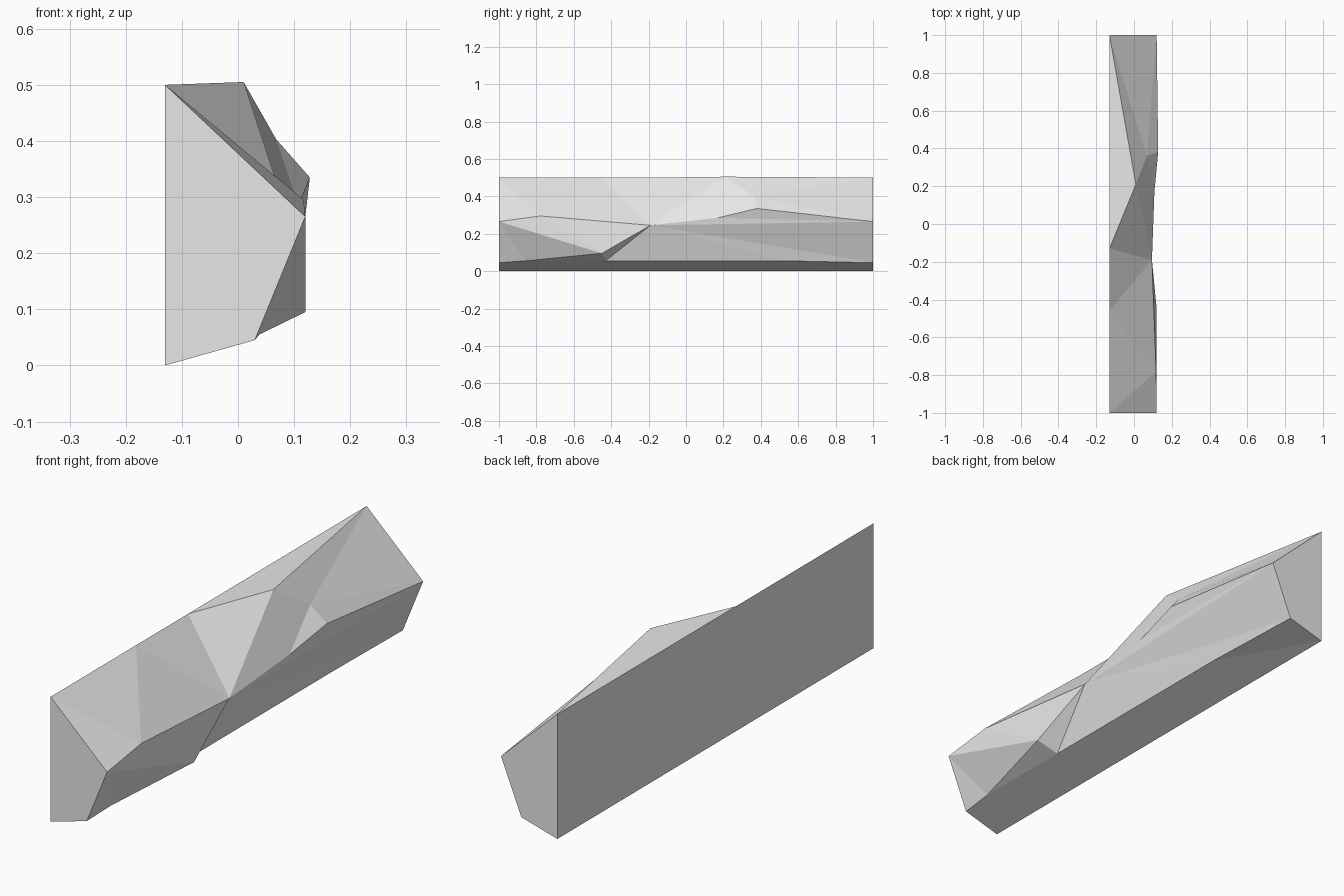
import bpy
import bmesh

cube = bpy.data.objects.get("Cube")
if cube:
    bpy.data.objects.remove(cube, do_unlink=True)

stone = bpy.data.materials.new("stone_grey")
stone.use_nodes = True
stone.diffuse_color = (0.8, 0.8, 0.8, 1)
stone.node_tree.nodes["Principled BSDF"].inputs["Base Color"].default_value = stone.diffuse_color

bm = bmesh.new()
WALL = -0.13    # flat rear side of the ledge
TOP = 0.5


def rail(*points):
    """A line of corners running from the front end to the back end."""
    return [bm.verts.new(p) for p in points]


def strip(first, second, steps):
    """Join two rails with triangles; each step advances rail 'a' or 'b'."""
    i = j = 0
    for step in steps:
        if step == "a":
            bm.faces.new((first[i], first[i + 1], second[j]))
            i += 1
        else:
            bm.faces.new((first[i], second[j + 1], second[j]))
            j += 1


def fan(centre, ring):
    for start, end in zip(ring, ring[1:]):
        bm.faces.new((centre, start, end))


# Rails along the length of the ledge
base = rail((WALL, -1, 0), (WALL, 1, 0))
crest = rail((WALL, -1, TOP), (WALL, -0.46, TOP), (WALL, -0.13, TOP),
             (0.01, 0.21, 0.505), (WALL, 1, TOP))
ridge = rail((0.12, -1, 0.265), (0.117, -0.78, 0.295), (0.095, -0.19, 0.245),
             (0.108, 0.17, 0.285), (0.128, 0.38, 0.335), (0.12, 1, 0.265))
foot = rail((0.03, -1, 0.045), (0.038, -0.86, 0.055), (0.036, -0.43, 0.055),
            (0.036, 0.53, 0.055), (0.03, 1, 0.045))
bulge, knuckle = rail((0.12, -0.45, 0.095), (0.068, 0.36, 0.403))

# Sloping upper faces
strip(crest[:4], ridge[:4], "babaab")
fan(knuckle, [crest[3]] + ridge[3:] + [crest[4], crest[3]])
bm.faces.new(crest[2:])

# Lower faces, with the overhanging bulge near the front
strip(ridge[:3], foot[:2] + [bulge] + foot[2:], "bbaabbb")
fan(ridge[-1], [foot[-1]] + ridge[2:5])
bm.faces.new((foot[1], bulge, foot[2]))

# Underside, ends and flat rear side
strip(base, foot, "bbabb")
for end in (0, -1):
    bm.faces.new((base[end], foot[end], ridge[end], crest[end]))
bm.faces.new(base + [crest[4]] + crest[2::-1])

bmesh.ops.recalc_face_normals(bm, faces=bm.faces)
mesh = bpy.data.meshes.new("rock_ledge")
bm.to_mesh(mesh)
bm.free()
mesh.materials.append(stone)
ledge = bpy.data.objects.new("rock_ledge", mesh)
bpy.context.collection.objects.link(ledge)
